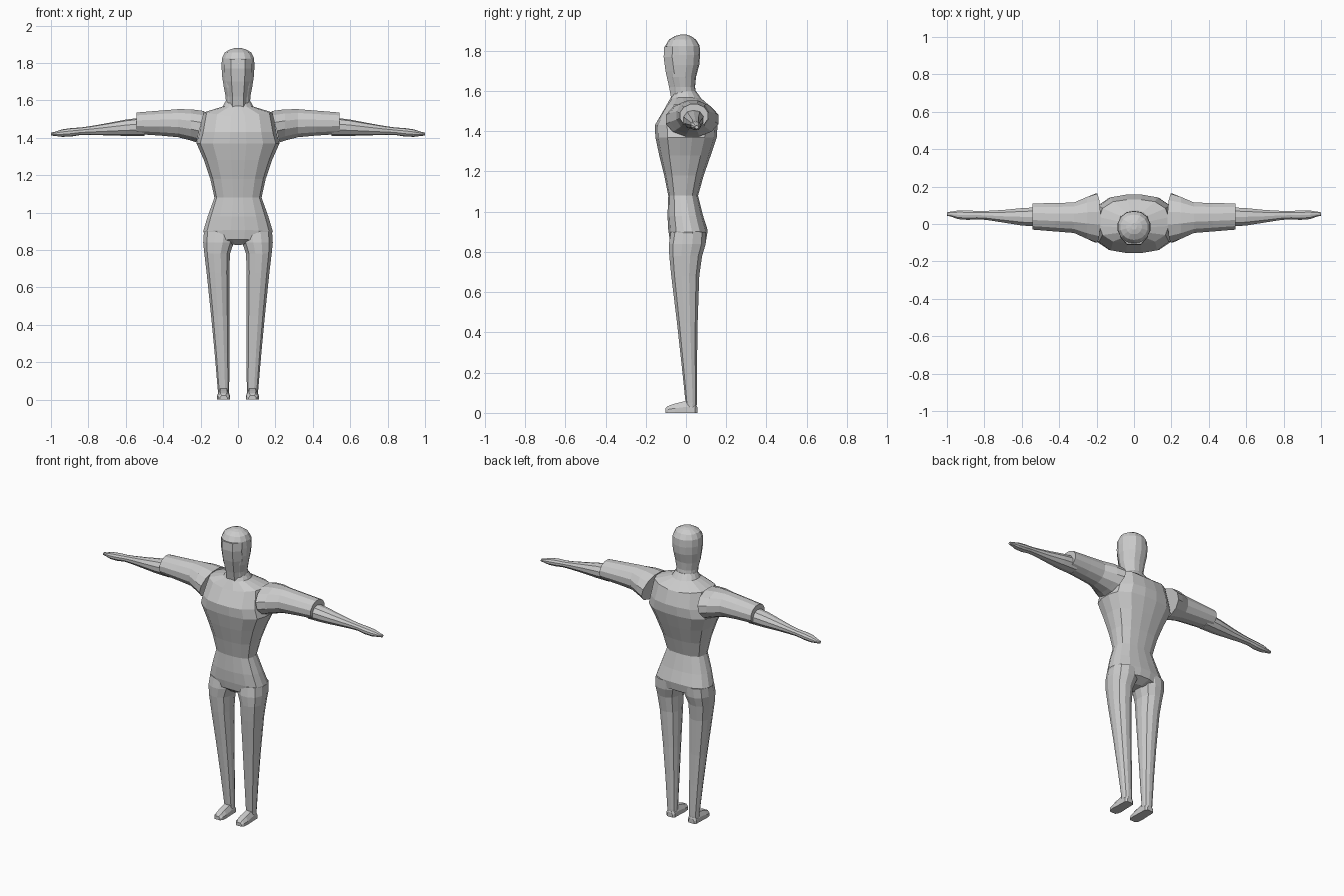
import bpy, bmesh, math
from mathutils import Vector

grey = bpy.data.materials.new("plain grey")
grey.diffuse_color = (0.6, 0.6, 0.6, 1)


def oval(n, u0, u1, v0, v1, p=2.0):
    """Points of a rounded rectangle between the given limits."""
    pts = []
    for i in range(n):
        a = 2 * math.pi * (i + 0.5) / n
        c, s = math.cos(a), math.sin(a)
        k = (abs(c) ** p + abs(s) ** p) ** (-1 / p)
        m = math.cos(math.pi / n)      # keep the outer flats on the limits
        c, s = (max(-1, min(1, t * k / m)) for t in (c, s))
        pts.append(((u0 + u1) / 2 + c * (u1 - u0) / 2, (v0 + v1) / 2 + s * (v1 - v0) / 2))
    return pts


def loft(name, rings, mirror=False):
    """Skin a stack of equal rings and close both ends."""
    bm = bmesh.new()
    rows = [[bm.verts.new(p) for p in r] for r in rings]
    n = len(rows[0])
    for a, b in zip(rows, rows[1:]):
        for i in range(n):
            j = (i + 1) % n
            bm.faces.new((a[i], a[j], b[j], b[i]))
    bm.faces.new(rows[0])
    bm.faces.new(rows[-1])
    bmesh.ops.recalc_face_normals(bm, faces=bm.faces)
    me = bpy.data.meshes.new(name)
    bm.to_mesh(me)
    bm.free()
    me.materials.append(grey)
    ob = bpy.data.objects.new(name, me)
    bpy.context.collection.objects.link(ob)
    if mirror:
        ob.modifiers.new("mirror", "MIRROR")
    return ob


def upright(n, rows, p=2.0):
    """Rings from rows of z, x0, x1, y0, y1."""
    return [[Vector((x, y, z)) for x, y in oval(n, x0, x1, y0, y1, p)]
            for z, x0, x1, y0, y1 in rows]


def sideways(n, rows, lean=0.0):
    """Rings along x from rows of x, y0, y1, z0, z1; the first one leans."""
    rings = []
    for k, (x, y0, y1, z0, z1) in enumerate(rows):
        t = lean if k == 0 else 0
        rings.append([Vector((x + t * (z1 - z), y, z)) for y, z in oval(n, y0, y1, z0, z1)])
    return rings


# torso: z at front/back, z at the sides, half width, front, back, squareness
torso = [
    (0.825, 0.835, 0.06, -0.045, 0.05, 2),
    (0.86, 0.845, 0.165, -0.08, 0.10, 2.3),
    (0.91, 0.90, 0.186, -0.088, 0.108, 2.4),
    (0.98, 0.98, 0.162, -0.092, 0.085, 2.4),
    (1.08, 1.08, 0.126, -0.088, 0.06, 2.6),
    (1.18, 1.18, 0.148, -0.108, 0.088, 2.6),
    (1.28, 1.28, 0.182, -0.133, 0.123, 2.6),
    (1.37, 1.37, 0.222, -0.152, 0.153, 2.6),
    (1.43, 1.43, 0.205, -0.155, 0.157, 2.6),
    (1.51, 1.535, 0.185, -0.105, 0.13, 2.6),
    (1.563, 1.567, 0.082, -0.078, 0.075, 2.2),
    (1.60, 1.60, 0.064, -0.06, 0.05, 2),
]
rings = []
for zf, zs, w, y0, y1, p in torso:
    rings.append([Vector((x, y, zf + (zs - zf) * min(1, abs(x) / w))) for x, y in oval(16, -w, w, y0, y1, p)])
loft("torso", rings)

# head and neck
loft("head", upright(14, [
    (1.56, -0.064, 0.064, -0.068, 0.055),
    (1.62, -0.066, 0.066, -0.075, 0.045),
    (1.67, -0.076, 0.076, -0.09, 0.05),
    (1.73, -0.085, 0.085, -0.098, 0.066),
    (1.78, -0.088, 0.088, -0.10, 0.07),
    (1.825, -0.086, 0.086, -0.103, 0.068),
    (1.855, -0.072, 0.072, -0.085, 0.05),
    (1.873, -0.042, 0.042, -0.055, 0.025),
    (1.88, -0.015, 0.015, -0.03, 0.005)]))

# raised face mask from the chin up to the brow
face = []
for z, w, y in [(1.565, 0.056, -0.08), (1.62, 0.058, -0.09), (1.70, 0.07, -0.108),
                (1.77, 0.075, -0.117), (1.822, 0.074, -0.114)]:
    face.append([Vector(q) for q in ((-w, -0.03, z), (-w, y + 0.048, z), (-w * 0.5, y + 0.006, z),
                                     (w * 0.5, y + 0.006, z), (w, y + 0.048, z), (w, -0.03, z))])
loft("face", face)

# short sleeves
loft("sleeve", sideways(12, [
    (0.18, -0.10, 0.162, 1.375, 1.543),
    (0.25, -0.08, 0.145, 1.385, 1.552),
    (0.32, -0.048, 0.115, 1.403, 1.553),
    (0.42, -0.04, 0.112, 1.412, 1.545),
    (0.543, -0.03, 0.11, 1.42, 1.535)], 0.25), True)

# bare forearm with hand
loft("forearm", sideways(10, [
    (0.50, -0.015, 0.09, 1.41, 1.51),
    (0.60, -0.008, 0.085, 1.41, 1.497),
    (0.70, 0.008, 0.075, 1.413, 1.478),
    (0.79, 0.022, 0.07, 1.415, 1.462),
    (0.84, 0.025, 0.07, 1.415, 1.455),
    (0.89, 0.022, 0.072, 1.407, 1.452),
    (0.94, 0.026, 0.072, 1.405, 1.445),
    (0.98, 0.04, 0.066, 1.41, 1.432),
    (1.0, 0.044, 0.062, 1.412, 1.428)]), True)

# legs
loft("leg", upright(12, [
    (0.90, 0.012, 0.182, -0.075, 0.10),
    (0.84, 0.022, 0.186, -0.085, 0.098),
    (0.78, 0.043, 0.18, -0.083, 0.08),
    (0.68, 0.046, 0.168, -0.073, 0.066),
    (0.45, 0.046, 0.144, -0.045, 0.058),
    (0.25, 0.046, 0.125, -0.023, 0.055),
    (0.05, 0.047, 0.108, -0.002, 0.054),
    (0.01, 0.048, 0.106, 0.0, 0.052)], 2.3), True)

# feet: heel to toe, rows of y, half width, top height
foot = []
for y, w, h in [(0.056, 0.02, 0.03), (0.045, 0.03, 0.05), (0.0, 0.031, 0.06),
                (-0.055, 0.034, 0.046), (-0.09, 0.03, 0.034), (-0.103, 0.02, 0.022)]:
    foot.append([Vector((0.077 + x, y, z)) for x, z in
                 ((-w, 0), (w, 0), (w, h * 0.5), (w * 0.55, h), (-w * 0.55, h), (-w, h * 0.5))])
loft("foot", foot, True)
